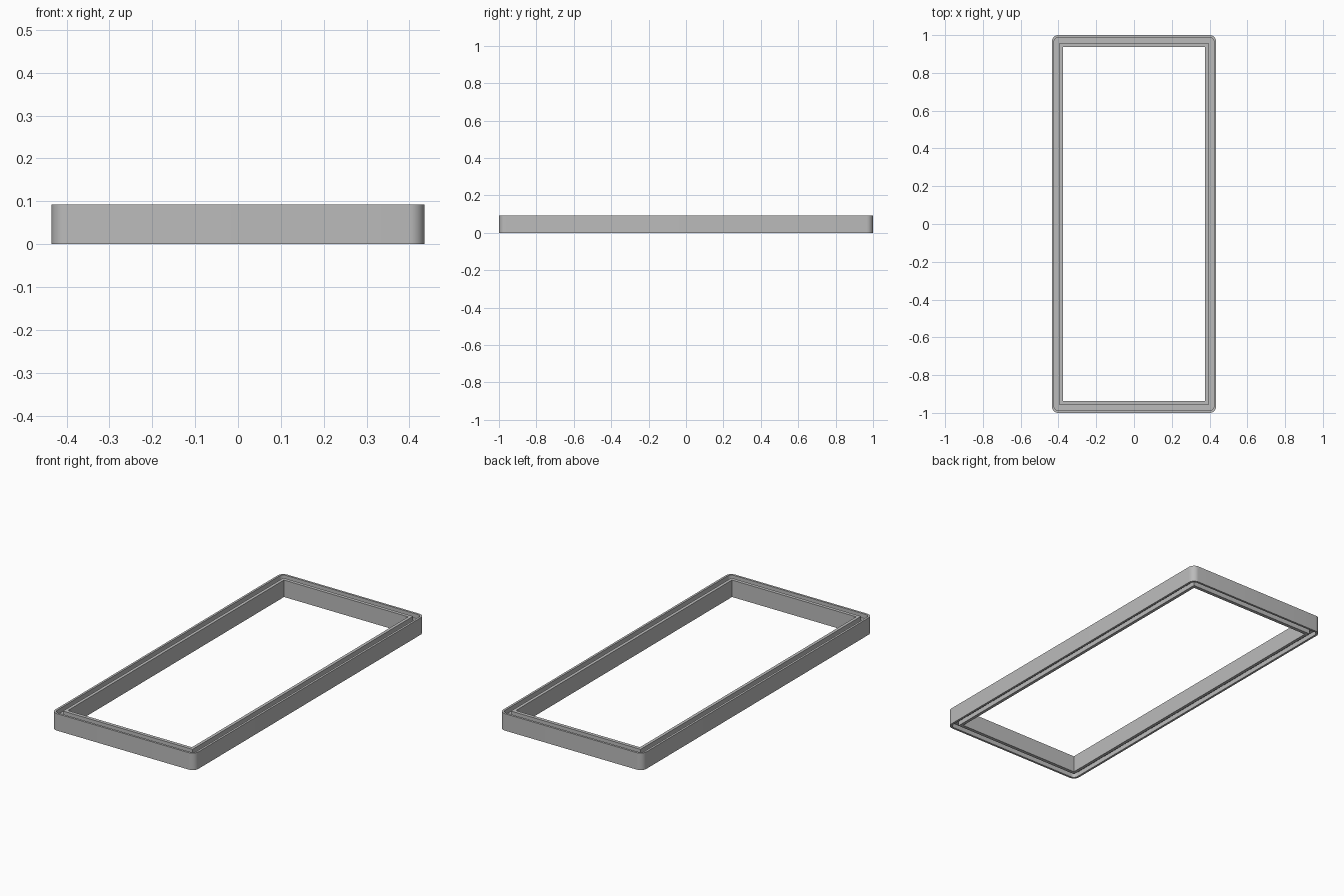
import bpy
import bmesh
from math import cos, sin, pi, radians

cube = bpy.data.objects.get("Cube")
if cube:
    bpy.data.objects.remove(cube, do_unlink=True)

# Single grey material
grey = bpy.data.materials.new("plain grey")
grey.use_nodes = True
colour = (0.5, 0.5, 0.5, 1)
grey.diffuse_color = colour
grey.node_tree.nodes["Principled BSDF"].inputs["Base Color"].default_value = colour

HEIGHT = 0.093
DEPTH = 0.025
STEPS = 8

# Nested outlines: half width, half length, corner radius
OUTER = (0.435, 1.0, 0.035)
GROOVE_OUT = (0.423, 0.988, 0.023)
GROOVE_IN = (0.394, 0.957, 0)
INNER = (0.377, 0.938, 0)


def ring(bm, outline, z):
    """Rounded rectangle of vertices, the same count for every outline."""
    hx, hy, r = outline
    verts = []
    for i, (sx, sy) in enumerate([(1, 1), (-1, 1), (-1, -1), (1, -1)]):
        for k in range(STEPS + 1):
            a = (i + k / STEPS) * pi / 2
            verts.append(bm.verts.new((sx * (hx - r) + r * cos(a),
                                       sy * (hy - r) + r * sin(a), z)))
    return verts


# Cross-section walked around the frame: outer wall, top groove, inner wall, bottom groove
low, high = DEPTH, HEIGHT - DEPTH
section = [(OUTER, 0), (OUTER, HEIGHT),
           (GROOVE_OUT, HEIGHT), (GROOVE_OUT, high), (GROOVE_IN, high), (GROOVE_IN, HEIGHT),
           (INNER, HEIGHT), (INNER, 0),
           (GROOVE_IN, 0), (GROOVE_IN, low), (GROOVE_OUT, low), (GROOVE_OUT, 0)]

bm = bmesh.new()
rings = [ring(bm, outline, z) for outline, z in section]
for a, b in zip(rings, rings[1:] + rings[:1]):
    n = len(a)
    for i in range(n):
        j = (i + 1) % n
        bm.faces.new((a[i], a[j], b[j], b[i]))
# Collapse the square corners and tidy the normals
bmesh.ops.remove_doubles(bm, verts=bm.verts[:], dist=0.0001)
bmesh.ops.recalc_face_normals(bm, faces=bm.faces[:])

mesh = bpy.data.meshes.new("grooved_frame")
bm.to_mesh(mesh)
bm.free()
mesh.materials.append(grey)
frame = bpy.data.objects.new("grooved_frame", mesh)
bpy.context.collection.objects.link(frame)

bpy.ops.object.select_all(action="DESELECT")
frame.select_set(True)
bpy.context.view_layer.objects.active = frame
bpy.ops.object.shade_smooth_by_angle(angle=radians(30))
